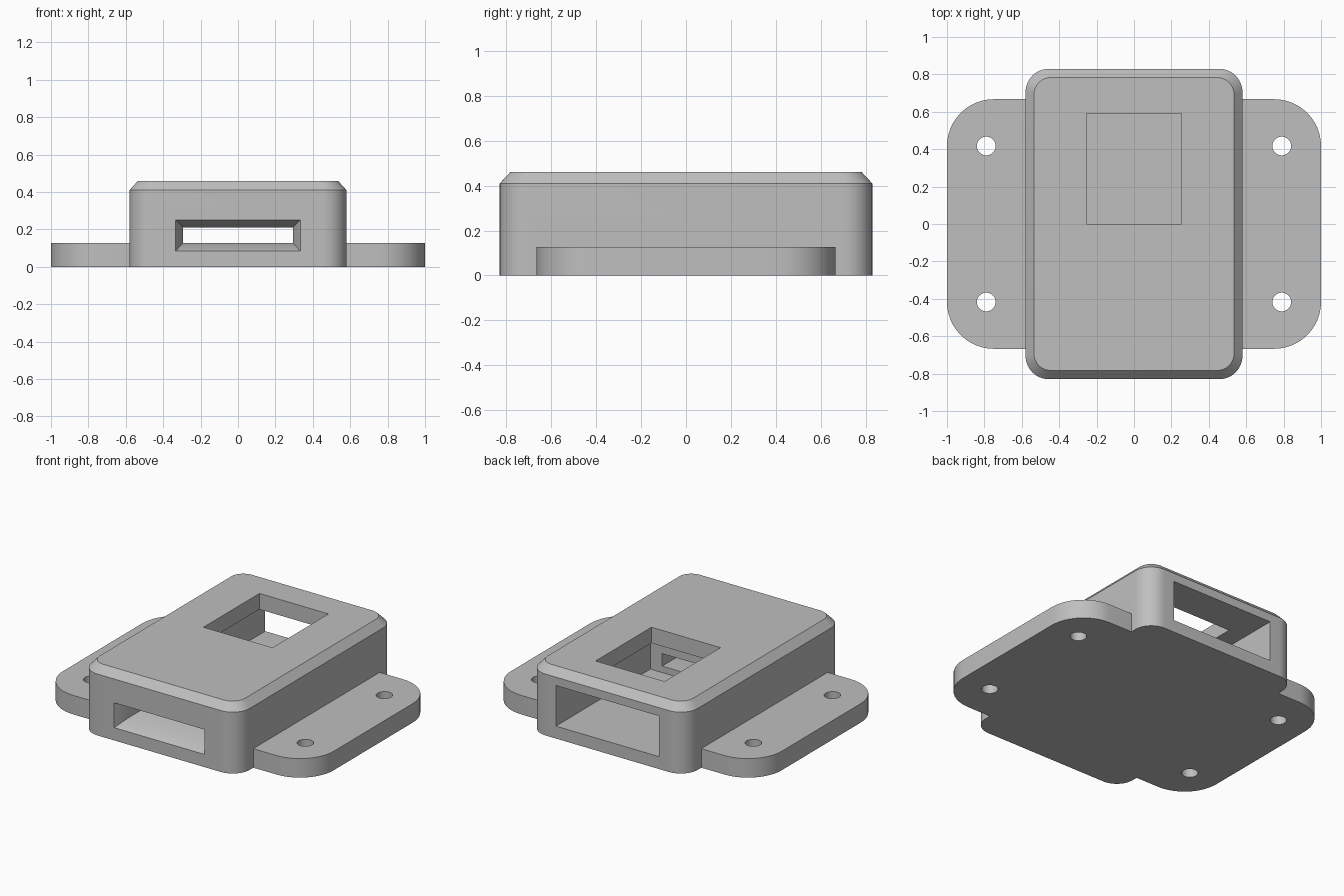
import bpy, bmesh, math
from mathutils import Matrix

cube = bpy.data.objects.get("Cube")
if cube:
    bpy.data.objects.remove(cube, do_unlink=True)

grey = bpy.data.materials.new("plain grey")
grey.use_nodes = True
COLOUR = (0.52, 0.52, 0.52, 1)
grey.diffuse_color = COLOUR
grey.node_tree.nodes["Principled BSDF"].inputs["Base Color"].default_value = COLOUR


def outline(hx, hy, r, steps=12):
    """Rounded rectangle (plain rectangle when r is 0), counter-clockwise."""
    if r == 0:
        return [(hx, hy), (-hx, hy), (-hx, -hy), (hx, -hy)]
    pts = []
    for q, (sx, sy) in enumerate([(1, 1), (-1, 1), (-1, -1), (1, -1)]):
        for i in range(steps + 1):
            a = math.pi / 2 * (q + i / steps)
            pts.append((sx * (hx - r) + r * math.cos(a), sy * (hy - r) + r * math.sin(a)))
    return pts


def loft(name, sections, matrix=Matrix()):
    """Solid skinned through stacked (half x, half y, radius, z) sections."""
    bm = bmesh.new()
    rings = [[bm.verts.new((x, y, z)) for x, y in outline(hx, hy, r)]
             for hx, hy, r, z in sections]
    n = len(rings[0])
    for low, high in zip(rings, rings[1:]):
        for i in range(n):
            j = (i + 1) % n
            bm.faces.new((low[i], low[j], high[j], high[i]))
    bm.faces.new(rings[0][::-1])
    bm.faces.new(rings[-1])
    bm.transform(matrix)
    bmesh.ops.recalc_face_normals(bm, faces=bm.faces)
    mesh = bpy.data.meshes.new(name)
    bm.to_mesh(mesh)
    bm.free()
    mesh.materials.append(grey)
    obj = bpy.data.objects.new(name, mesh)
    bpy.context.collection.objects.link(obj)
    return obj


def block(name, x, y, z):
    """Box spanning the given (min, max) ranges."""
    centre = Matrix.Translation(((x[0] + x[1]) / 2, (y[0] + y[1]) / 2, 0))
    hx, hy = (x[1] - x[0]) / 2, (y[1] - y[0]) / 2
    return loft(name, [(hx, hy, 0, z[0]), (hx, hy, 0, z[1])], centre)


def combine(target, tool, operation):
    """Apply a boolean and remove the tool."""
    tool.hide_render = True
    mod = target.modifiers.new("cut", 'BOOLEAN')
    mod.operation, mod.solver, mod.object = operation, 'EXACT', tool
    bpy.context.view_layer.objects.active = target
    bpy.ops.object.modifier_apply(modifier=mod.name)
    bpy.data.objects.remove(tool, do_unlink=True)


# Housing with a chamfered top edge, joined to the mounting flange
housing = loft("housing", [(0.58, 0.83, 0.125, 0), (0.58, 0.83, 0.125, 0.41),
                           (0.535, 0.783, 0.09, 0.46)])
combine(housing, loft("flange", [(1, 0.667, 0.25, 0), (1, 0.667, 0.25, 0.127)]), 'UNION')

# Rear cavity and the window in the lid
combine(housing, block("cavity", (-0.38, 0.38), (-0.167, 0.95), (0.083, 0.354)), 'DIFFERENCE')
combine(housing, block("lid_window", (-0.255, 0.255), (0, 0.59), (0.25, 0.6)), 'DIFFERENCE')

# Front slot: flared mouth, then a straight tunnel into the cavity
facing = Matrix.Translation((0, 0, 0.168)) @ Matrix.Rotation(-math.pi / 2, 4, 'X')
combine(housing, loft("front_slot", [(0.353, 0.103, 0, -0.87), (0.293, 0.0415, 0, -0.747),
                                     (0.293, 0.0415, 0, 0.1)], facing), 'DIFFERENCE')

# Four screw holes
for sx in (-1, 1):
    for sy in (-1, 1):
        place = Matrix.Translation((sx * 0.79, sy * 0.417, 0))
        hole = loft("screw_hole", [(0.05, 0.05, 0.0499, -0.1), (0.05, 0.05, 0.0499, 0.3)], place)
        combine(housing, hole, 'DIFFERENCE')

bpy.ops.object.select_all(action='DESELECT')
housing.select_set(True)
bpy.context.view_layer.objects.active = housing
bpy.ops.object.shade_smooth_by_angle(angle=math.radians(30))
